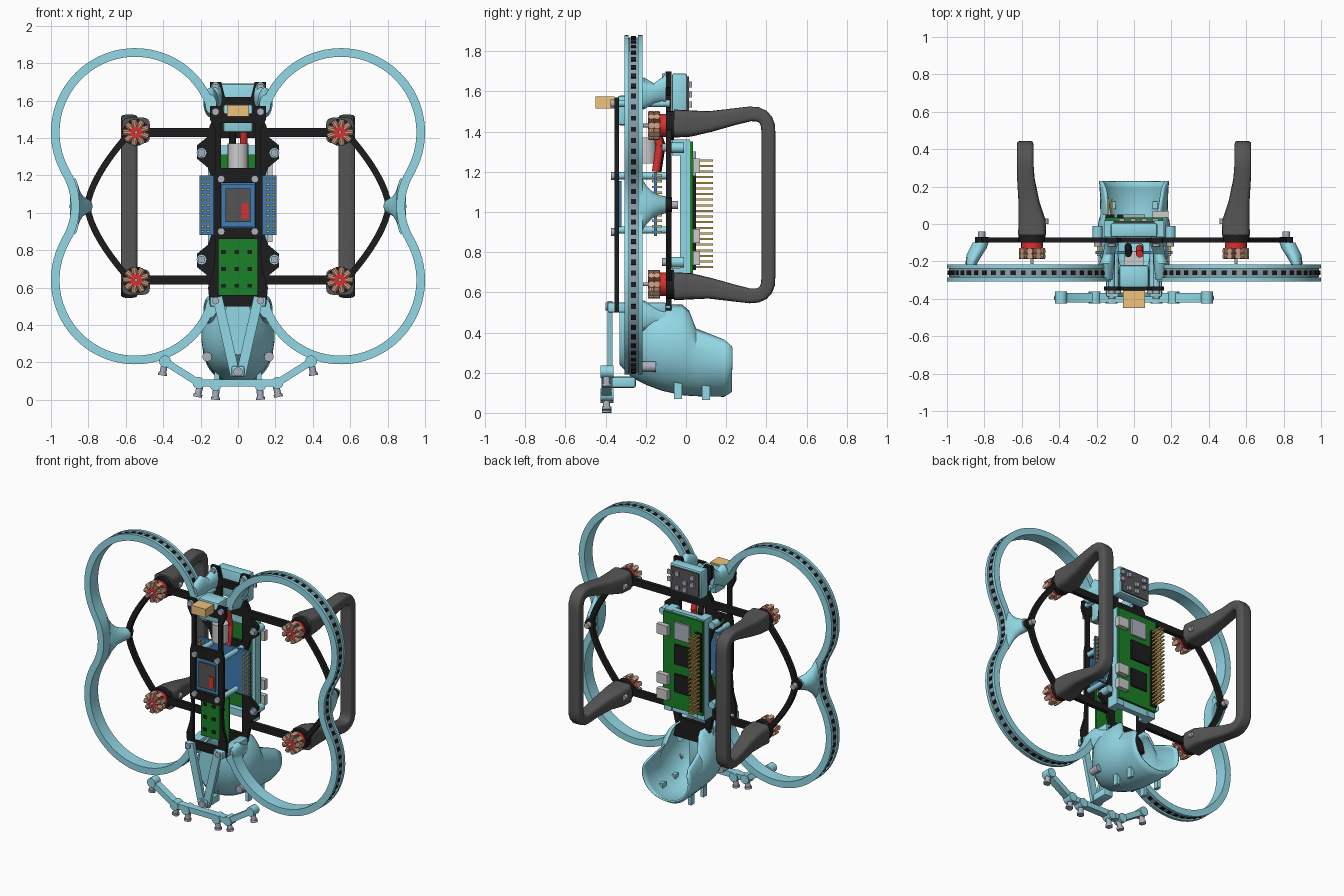
import bpy, bmesh
from math import sin, cos, radians, pi, hypot, atan2, copysign
from mathutils import Matrix, Vector

if "Cube" in bpy.data.objects:
    bpy.data.objects.remove(bpy.data.objects["Cube"])

COLORS = dict(blue=(.29, .69, .79), black=(.012, .012, .012), grey=(.09, .09, .09), red=(.7, .03, .03),
              copper=(.65, .36, .24), green=(.01, .22, .02), gold=(.7, .45, .1), steel=(.42, .44, .52),
              navy=(.05, .2, .45), white=(.75, .75, .75), strip=(.25, .36, .42), tan=(.85, .55, .2))
MATS = {}
MID = 1.035                      # height of the up-down symmetry line


def add(name, bm, color, mirror=False):
    me = bpy.data.meshes.new(name)
    bmesh.ops.recalc_face_normals(bm, faces=bm.faces)
    bm.to_mesh(me)
    return add_mesh(name, me, color, mirror)


def add_mesh(name, me, color, mirror=False):
    ob = bpy.data.objects.new(name, me)
    bpy.context.collection.objects.link(ob)
    if color not in MATS:
        MATS[color] = bpy.data.materials.new(color)
        MATS[color].diffuse_color = (*COLORS[color], 1)
    me.materials.clear()
    me.materials.append(MATS[color])
    if mirror:
        ob.modifiers.new("mirror", 'MIRROR')
    return ob


def boxes(name, items, color, mirror=False, bevel=0):
    bm = bmesh.new()
    for x0, x1, y0, y1, z0, z1 in items:
        m = Matrix.Translation(((x0 + x1) / 2, (y0 + y1) / 2, (z0 + z1) / 2))
        bmesh.ops.create_cube(bm, size=1, matrix=m @ Matrix.Diagonal((x1 - x0, y1 - y0, z1 - z0, 1)))
    if bevel:
        bmesh.ops.bevel(bm, geom=bm.edges[:], offset=bevel, segments=2, affect='EDGES', profile=.5)
    return add(name, bm, color, mirror)


def rods(name, items, color, mirror=False, n=16):
    """Cylinders given as (start, end, radius)."""
    bm = bmesh.new()
    for a, b, r in items:
        a, b = Vector(a), Vector(b)
        m = Matrix.Translation((a + b) / 2) @ (b - a).to_track_quat('Z', 'Y').to_matrix().to_4x4()
        bmesh.ops.create_cone(bm, cap_ends=True, segments=n, radius1=r, radius2=r, depth=(b - a).length, matrix=m)
    return add(name, bm, color, mirror)


def loft(name, rings, color, mirror=False, closed=True, caps=(True, True)):
    bm = bmesh.new()
    vs = [[bm.verts.new(p) for p in r] for r in rings]
    n = len(vs[0])
    for a, b in zip(vs, vs[1:]):
        for i in range(n if closed else n - 1):
            j = (i + 1) % n
            bm.faces.new((a[i], a[j], b[j], b[i]))
    for cap, r in zip(caps, (vs[0], vs[-1])):
        if cap:
            bm.faces.new(r)
    return add(name, bm, color, mirror)


def sweep(name, path, profile, color, mirror=False):
    """Sweep a (normal offset, y) profile along an x-z path with mitred corners."""
    P, rings = [Vector(p) for p in path], []
    for i, p in enumerate(P):
        d0 = (P[i] - P[i - 1]).normalized() if i else (P[1] - P[0]).normalized()
        d1 = (P[i + 1] - P[i]).normalized() if i < len(P) - 1 else d0
        t = (d0 + d1).normalized()
        k = 1 / max(.5, t.dot(d0))
        rings.append([(p.x - t.y * n * k, y, p.y + t.x * n * k) for n, y in profile])
    return loft(name, rings, color, mirror)


def rect(w, y0, y1):
    return [(-w, y0), (w, y0), (w, y1), (-w, y1)]


def plate(name, right_half, windows, y, half, color):
    """Flat plate from a mirrored outline with rectangular windows (half width, z0, z1)."""
    loops = [right_half + [(-x, z) for x, z in reversed(right_half)]]
    loops += [[(-w, a), (w, a), (w, b), (-w, b)] for w, a, b in windows]
    cu = bpy.data.curves.new(name, 'CURVE')
    cu.dimensions, cu.fill_mode, cu.extrude = '2D', 'BOTH', half
    for lp in loops:
        s = cu.splines.new('POLY')
        s.points.add(len(lp) - 1)
        s.use_cyclic_u = True
        for q, (x, z) in zip(s.points, lp):
            q.co = (x, z, 0, 1)
    tmp = bpy.data.objects.new(name, cu)
    bpy.context.collection.objects.link(tmp)
    me = bpy.data.meshes.new_from_object(tmp.evaluated_get(bpy.context.evaluated_depsgraph_get()))
    bpy.data.objects.remove(tmp)
    me.transform(Matrix.Translation((0, y, 0)) @ Matrix.Rotation(pi / 2, 4, 'X'))
    return add_mesh(name, me, color)


def ellipse(x, y, z, hx, hz, n=24):
    return [(x + hx * cos(2 * pi * i / n), y, z + hz * sin(2 * pi * i / n)) for i in range(n)]


# Propeller guards: two arcs joined by a concave waist
top = [(.55 + .427 * cos(radians(a)), 1.43 + .427 * sin(radians(a))) for a in range(161, -30, -4)]
waist = [(1.219 + .349 * cos(radians(a)), MID + .349 * sin(radians(a))) for a in range(149, 179, 5)]
half = top + waist
path = half + [(.87, MID)] + [(x, 2 * MID - z) for x, z in reversed(half)]
guard = [(-.023, -.307), (.023, -.307), (.023, -.285), (.008, -.285),
         (.008, -.238), (.023, -.238), (.023, -.217), (-.023, -.217)]
sweep("propeller_guard", path, guard, 'blue', True)
sweep("light_strip", path, [(.006, -.284), (.012, -.284), (.012, -.239), (.006, -.239)], 'strip', True)

# Lights spaced evenly along the strip
bm, left = bmesh.new(), .03
for (x0, z0), (x1, z1) in zip(path, path[1:]):
    seg = hypot(x1 - x0, z1 - z0)
    while left < seg:
        f = left / seg
        c = Vector((x0 + (x1 - x0) * f, -.2615, z0 + (z1 - z0) * f)) + Vector((z0 - z1, 0, x1 - x0)) / seg * .014
        m = Matrix.Translation(c) @ Matrix.Rotation(-atan2(z1 - z0, x1 - x0), 4, 'Y')
        bmesh.ops.create_cube(bm, size=1, matrix=m @ Matrix.Diagonal((.024, .024, .01, 1)))
        left += .054
    left -= seg
add("strip_lights", bm, 'black', True)

# Flared guard mounts at the waist and at the inner ends
loft("waist_mount", [ellipse(*s) for s in ((.873, -.23, MID, .026, .15), (.866, -.2, MID, .034, .1),
     (.853, -.165, MID, .042, .065), (.833, -.13, MID, .045, .048), (.82, -.1, MID, .042, .042))], 'blue', True)
for label, z, s in (("upper", 1.58, 1), ("lower", .49, -1)):
    loft(label + "_guard_mount", [ellipse(*e) for e in ((.145, -.3, z, .03, .05), (.145, -.21, z + .01 * s, .04, .08),
         (.135, -.16, z + .01 * s, .03, .05), (.125, -.12, z + .03 * s, .035, .06),
         (.12, -.1, z + .04 * s, .035, .08))], 'blue', True)

# Black frame plates
plate("rear_frame_plate", [(.15, .42), (.13, .5), (.15, .58), (.17, .67), (.22, .71), (.22, .78), (.16, .83), (.13, .92),
      (.13, 1.15), (.16, 1.24), (.22, 1.29), (.22, 1.36), (.17, 1.4), (.15, 1.47), (.12, 1.52), (.12, 1.58),
      (.15, 1.62), (.15, 1.7), (.09, 1.7), (.07, 1.62)],
      [(.1, .56, .84), (.08, .93, 1.14), (.1, 1.22, 1.4), (.07, 1.47, 1.57)], -.085, .014, 'black')
plate("front_frame_plate", [(.15, .5), (.16, .6), (.13, .7), (.12, .83), (.13, .88), (.13, 1.2), (.12, 1.25),
      (.12, 1.44), (.15, 1.5), (.15, 1.57), (.09, 1.57), (.07, 1.53)],
      [(.105, .56, .86), (.09, .92, 1.16), (.09, 1.24, 1.48)], -.345, .011, 'black')

# Arms, bowed braces and motor pads
for label, z in (("upper", 1.43), ("lower", .64)):
    sweep(label + "_arm", [(.1, z), (.55, z)], rect(.024, -.099, -.071), 'black', True)
    rods(label + "_motor_pad", [((.545, -.1, z), (.545, -.06, z), .072)], 'black', True, 24)
bow = [-.39 + .039 * i for i in range(21)]
sweep("side_brace", [(.805 - .225 * (abs(v) / .39) ** 1.55, MID + v) for v in bow], rect(.017, -.099, -.071), 'black', True)
rods("brace_tip", [((.815, -.1, MID), (.815, -.07, MID), .036)], 'black', True)

# Motors: red core, copper windings, steel shaft
for label, z in (("upper", 1.43), ("lower", .64)):
    rods(label + "_motor_core", [((.545, -.13, z), (.545, -.09, z), .058), ((.545, -.187, z), (.545, -.13, z), .04)],
         'red', True, 24)
    coils = []
    for i in range(9):
        a = 2 * pi * i / 9
        for y in (-.145, -.172):
            coils.append(((.545 + .03 * cos(a), y, z + .03 * sin(a)), (.545 + .07 * cos(a), y, z + .07 * sin(a)), .017))
    rods(label + "_motor_windings", coils, 'copper', True, 10)
    rods(label + "_motor_shaft", [((.545, -.215, z), (.545, -.15, z), .009)], 'steel', True)

# Grey landing handles: rounded section along a C-shaped path
st = [(-.06, 1.44, .545, .075, .07), (.02, 1.44, .545, .073, .066), (.12, 1.45, .562, .056, .052),
      (.24, 1.474, .578, .047, .042), (.32, 1.488, .582, .045, .037), (.355, 1.486, .582, .045, .036),
      (.381, 1.475, .582, .045, .035), (.398, 1.456, .582, .045, .035), (.408, 1.43, .582, .045, .035),
      (.41, 1.39, .582, .045, .035)]
st += [(y, 2 * MID - z, *r) for y, z, *r in reversed(st)]
rings = []
for i, (y, z, x, hx, ht) in enumerate(st):
    a, b = st[max(i - 1, 0)], st[min(i + 1, len(st) - 1)]
    t = Vector((b[0] - a[0], b[1] - a[1])).normalized()
    sec = [(copysign(abs(cos(k)) ** .45, cos(k)) * hx, copysign(abs(sin(k)) ** .45, sin(k)) * ht)
           for k in [2 * pi * (j + .5) / 20 for j in range(20)]]
    rings.append([(x + u, y - t.y * v, z + t.x * v) for u, v in sec])
loft("landing_handle", rings, 'grey', True)
rods("handle_screws", [((x, .0, z), (x, y, z), .018) for z in (1.43, .64) for x, y in ((.51, .055), (.475, .03))],
     'steel', True, 12)

# Computer board on the back with chips, sockets and pin header
boxes("computer_board", [(-.155, .155, .02, .036, .68, 1.35)], 'green')
boxes("board_chips", [(-.09, .06, .036, .05, 1.0, 1.14), (-.07, .06, .036, .048, .8, .93)], 'black')
boxes("board_shield", [(-.06, .06, .036, .05, 1.18, 1.3)], 'steel')
boxes("board_sockets", [(.1, .185, .036, .07, z - .035, z + .035) for z in (.77, .88, 1.23)], 'white')
boxes("header_base", [(-.152, -.105, .0, .05, .71, 1.27)], 'black')
boxes("header_pins", [(x - .005, x + .005, -.02, .135, z - .005, z + .005) for x in (-.14, -.116)
      for z in [.725 + .028 * i for i in range(20)]], 'gold')
boxes("board_carrier", [(.1, .16, -.07, .02, 1.28, 1.36), (.1, .16, -.07, .02, .64, .72), (.13, .16, -.03, .02, .66, 1.34),
      (-.001, .16, -.03, .01, 1.31, 1.36), (-.001, .16, -.03, .01, .64, .69)], 'blue', True)

# Sensor module in a tray at the top of the back
boxes("sensor_tray", [(-.125, .125, -.07, .005, 1.49, 1.69)], 'blue', bevel=.012)
boxes("sensor_board", [(-.11, .11, .0, .015, 1.505, 1.675)], 'grey')
boxes("sensor_parts", [(-.08 + .06 * i, -.05 + .06 * i, .015, .03, 1.52 + .05 * j, 1.55 + .05 * j)
      for i in range(4) for j in range(3) if (i + j) % 3], 'steel')

# Boards between the plates
boxes("pin_board", [(-.205, .205, -.16, -.145, .88, 1.2)], 'navy')
boxes("pin_board_contacts", [(x - .009, x + .009, -.17, -.12, z - .006, z + .006) for x in (.16, .19)
      for z in [.9 + .028 * i for i in range(11)]], 'gold', True)
boxes("display_board", [(-.088, .088, -.34, -.32, .925, 1.155)], 'navy')
boxes("display_screen", [(-.066, .066, -.35, -.335, .95, 1.13)], 'grey')
boxes("display_chip", [(.02, .055, -.356, -.345, .97, 1.05)], 'red')
boxes("power_board", [(-.11, .11, -.26, -.245, .56, .88)], 'green')
boxes("power_board_chips", [(-.09 + .07 * i, -.065 + .07 * i, -.268, -.26, .6 + .09 * j, .62 + .09 * j)
      for i in range(3) for j in range(3)], 'black')
boxes("front_bracket", [(-.08, .08, -.34, -.22, 1.43, 1.58)], 'blue', bevel=.015)
boxes("connector_block", [(-.058, .058, -.45, -.355, 1.515, 1.575)], 'tan')
rods("capacitor", [((0, -.2, 1.24), (0, -.2, 1.37), .055)], 'white', n=24)
rods("red_cable", [((.03, -.15, 1.2), (.03, -.13, 1.33), .02), ((.03, -.13, 1.33), (.03, -.16, 1.46), .02)], 'red')
rods("black_cable", [((-.03, -.14, 1.2), (-.03, -.12, 1.33), .018), ((-.03, -.12, 1.33), (-.03, -.16, 1.46), .018)], 'black')

# Standoffs and screws
rods("standoffs", [((x, -.34, z), (x, -.08, z), .018) for x, z in ((.12, 1.54), (.1, 1.18), (.1, .91), (.12, .53))],
     'blue', True)
rods("frame_screws", [((x, y, z), (x, y + .03, z), .02) for x, y, z in ((.12, -.375, 1.54), (.12, -.4, .53),
     (.12, -.12, 1.67), (.195, -.12, 1.32), (.195, -.12, .75), (.815, -.07, MID), (.09, -.372, 1.18), (.09, -.372, .9))],
     'steel', True, 12)
rods("spacers", [((.195, -.1, z), (.195, -.01, z), .026) for z in (1.32, .75)], 'blue', True)

# Scoop-shaped shell under the frame, open at the back and top
rings = []
for y, w, zb, zt, span in ((-.33, .08, .24, .53, 150), (-.27, .13, .175, .54, 150), (-.2, .175, .14, .54, 150),
                           (-.12, .195, .11, .54, 150), (-.02, .195, .088, .54, 150), (.015, .19, .085, .51, 146),
                           (.05, .18, .083, .42, 135), (.19, .184, .08, .365, 122), (.23, .188, .105, .33, 112)):
    h = (zt - zb) / (1 - cos(radians(span)))
    ang = [radians(span) * (i / 16 - 1) for i in range(33)]
    rings.append([(w * sin(a), y, zb + h - h * cos(a)) for a in ang])
shell = loft("lower_shell", rings, 'blue', closed=False, caps=(True, False))
shell.modifiers.new("wall", 'SOLIDIFY').thickness = .012
boxes("shell_ribs", [(.1, .125, -.06, -.02, .07, .17), (.1, .125, .08, .12, .065, .16)], 'blue', True)
boxes("shell_inner_post", [(-.05, .05, -.3, -.1, .2, .46)], 'blue', bevel=.015)

# V-shaped strut and splayed front bracket
sweep("front_strut", [(.11, .55), (.015, .13)], rect(.026, -.39, -.365), 'blue', True)
boxes("strut_lugs", [(.085, .15, -.39, -.1, .5, .55)], 'blue', True, .008)
boxes("strut_foot", [(-.035, .035, -.4, -.25, .125, .18)], 'blue', bevel=.01)
sweep("front_bracket_bar", [(-.4, .21), (-.21, .09), (.21, .09), (.4, .21)], rect(.019, -.42, -.37), 'blue')
rods("bracket_lugs", [((x, -.425, z), (x, -.36, z), .032) for x, z in ((.39, .205), (.21, .09), (.12, .08))], 'blue', True)
screws = []
for x, z, dx in ((.39, .2, .012), (.2, .085, .014), (.115, .07, .005)):
    b = (x + dx, -.395, z - .055)
    screws += [((x, -.395, z), b, .018), (b, (x + dx * 1.2, -.395, z - .07), .024)]
rods("bracket_screws", screws, 'steel', True, 12)
rods("shell_screws", [((.165, -.225, .23), (.165, -.15, .23), .026), ((.001, -.41, .15), (.001, -.37, .15), .024)],
     'steel', True, 12)

# Smooth shading with sharp edges kept
bpy.ops.object.select_all(action='SELECT')
bpy.context.view_layer.objects.active = shell
bpy.ops.object.shade_smooth_by_angle(angle=radians(35))

for m in bpy.data.materials:
    if m.users and not m.is_grease_pencil:
        m.use_nodes = True
        m.node_tree.nodes["Principled BSDF"].inputs["Base Color"].default_value = m.diffuse_color
